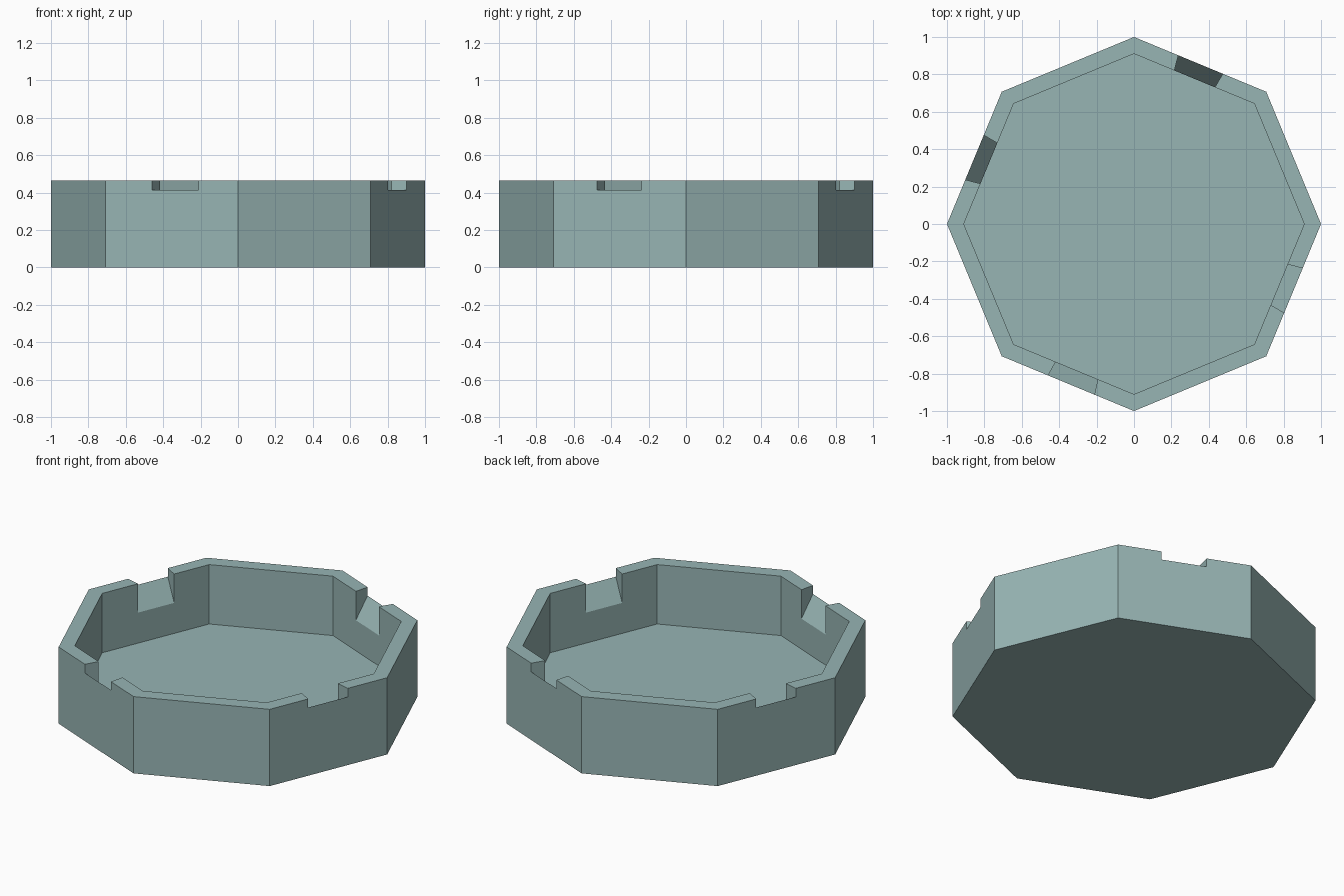
import bpy
import bmesh
from math import radians, cos, sin
from mathutils import Vector

SIDES = 8
HEIGHT = 0.465
INNER = 0.91        # inner rim radius, outer radius is 1
FLOOR = 0.105
LIP_OUT, LIP_IN = 0.413, 0.29   # groove floor height at outer and inner rim

cube = bpy.data.objects.get("Cube")
if cube:
    bpy.data.objects.remove(cube, do_unlink=True)

glaze = bpy.data.materials.new("grey_green")
glaze.use_nodes = True
colour = (0.31, 0.46, 0.455, 1.0)
glaze.diffuse_color = colour
glaze.node_tree.nodes["Principled BSDF"].inputs["Base Color"].default_value = colour


def corner(i):
    a = radians(360 / SIDES * i)
    return Vector((cos(a), sin(a), 0))


def hull_object(name, bottom, top):
    """Closed solid between two matching loops of points."""
    bm = bmesh.new()
    low = [bm.verts.new(p) for p in bottom]
    high = [bm.verts.new(p) for p in top]
    bm.faces.new(low[::-1])
    bm.faces.new(high)
    for i in range(len(low)):
        j = (i + 1) % len(low)
        bm.faces.new((low[i], low[j], high[j], high[i]))
    bmesh.ops.recalc_face_normals(bm, faces=bm.faces)
    mesh = bpy.data.meshes.new(name)
    bm.to_mesh(mesh)
    bm.free()
    mesh.materials.append(glaze)
    obj = bpy.data.objects.new(name, mesh)
    bpy.context.collection.objects.link(obj)
    return obj


def prism(name, radius, z0, z1):
    loops = [[corner(i) * radius + Vector((0, 0, z)) for i in range(SIDES)]
             for z in (z0, z1)]
    return hull_object(name, *loops)


def groove(side, start, end):
    """Wedge that cuts a rest sloping down towards the bowl."""
    a, b = corner(side), corner(side + 1)
    slope = (LIP_OUT - LIP_IN) / (1 - INNER)
    bottom, top = [], []
    for t, s in ((start, 0.87), (start, 1.03), (end, 1.03), (end, 0.87)):
        p = a.lerp(b, t) * s
        bottom.append((p.x, p.y, LIP_IN + (s - INNER) * slope))
        top.append((p.x, p.y, HEIGHT + 0.1))
    return hull_object("groove_cutter", bottom, top)


def cut(target, cutter):
    cutter.hide_render = True
    mod = target.modifiers.new("cut", 'BOOLEAN')
    mod.operation = 'DIFFERENCE'
    mod.solver = 'EXACT'
    mod.object = cutter
    bpy.context.view_layer.objects.active = target
    bpy.ops.object.modifier_apply(modifier=mod.name)
    bpy.data.objects.remove(cutter, do_unlink=True)


# Eight-sided dish, hollowed out
dish = prism("dish", 1, 0, HEIGHT)
cut(dish, prism("bowl_cutter", INNER, FLOOR, HEIGHT + 0.1))

# Four sloping rests, one on every other side
for side, start, end in ((1, 0.328, 0.665), (3, 0.328, 0.665),
                         (5, 0.35, 0.70), (7, 0.328, 0.665)):
    cut(dish, groove(side, start, end))
